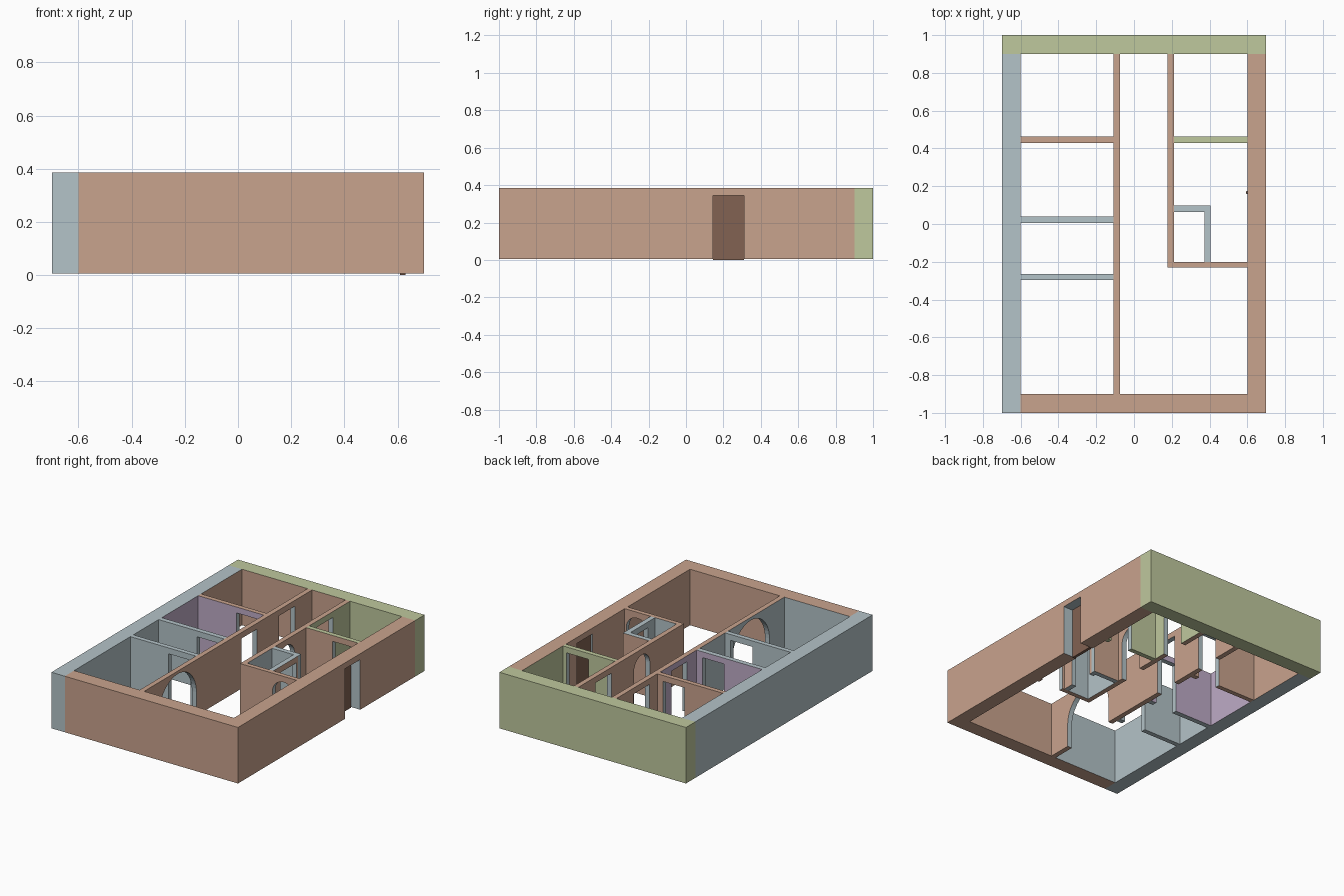
import bpy, bmesh, math
from mathutils import Vector

if "Cube" in bpy.data.objects:
    bpy.data.objects.remove(bpy.data.objects["Cube"])

Z0, Z1, DOOR_TOP = 0.005, 0.385, 0.345


def srgb(r, g, b):
    f = lambda c: c / 12.92 if c <= 0.04045 else ((c + 0.055) / 1.055) ** 2.4
    return (f(r / 255), f(g / 255), f(b / 255), 1.0)


COLOURS = {
    "tan": srgb(201, 163, 141),
    "blue_grey": srgb(180, 195, 200),
    "green": srgb(191, 200, 157),
    "mauve": srgb(190, 171, 198),
    "dark_brown": srgb(130, 98, 82),
}
NAMES = list(COLOURS)
MATS = []
for n, c in COLOURS.items():
    m = bpy.data.materials.new(n)
    m.diffuse_color = c
    m.use_nodes = True
    m.node_tree.nodes["Principled BSDF"].inputs["Base Color"].default_value = m.diffuse_color
    MATS.append(m)

# Rooms: x range, y range, paint colour (first hit wins, bounds on wall centre lines)
ROOMS = [
    (0.194, 0.389, -0.215, 0.08, "blue_grey"),   # closet
    (-0.65, -0.091, 0.447, 0.95, "tan"),         # back left room
    (-0.65, -0.091, 0.022, 0.447, "mauve"),      # middle left room
    (-0.65, -0.091, -0.281, 0.022, "blue_grey"), # small left room
    (-0.65, -0.091, -0.95, -0.281, "blue_grey"), # front left room
    (0.194, 0.65, 0.447, 0.95, "green"),         # back right room
    (-0.091, 0.65, -0.95, 0.95, "tan"),          # hall, living room, entry
]


def room_colour(p):
    for x0, x1, y0, y1, col in ROOMS:
        if x0 < p.x < x1 and y0 < p.y < y1:
            return col
    return None


def finish(bm, name):
    bmesh.ops.recalc_face_normals(bm, faces=bm.faces)
    me = bpy.data.meshes.new(name)
    bm.to_mesh(me)
    bm.free()
    for m in MATS:
        me.materials.append(m)
    ob = bpy.data.objects.new(name, me)
    bpy.context.collection.objects.link(ob)
    return ob


def wall(name, axis, a, b, t0, t1, own, doors=(), arches=()):
    """Wall running along axis (0=x, 1=y) from a to b, t0..t1 thick."""
    # Outline in the wall plane, with openings rising from the bottom edge
    pts = [(a, Z0)]
    openings = [(d0, d1, None) for d0, d1 in doors] + list(arches)
    for o0, o1, top in sorted(openings, key=lambda o: o[0]):
        if top is None:
            pts += [(o0, Z0), (o0, DOOR_TOP), (o1, DOOR_TOP), (o1, Z0)]
        else:
            r, c = (o1 - o0) / 2, (o0 + o1) / 2
            pts.append((o0, Z0))
            for i in range(25):
                t = math.pi * (1 - i / 24)
                pts.append((c + r * math.cos(t), top - r + r * math.sin(t)))
            pts.append((o1, Z0))
    pts += [(b, Z0), (b, Z1), (a, Z1)]

    place = lambda s, t, z: (s, t, z) if axis == 0 else (t, s, z)
    bm = bmesh.new()
    base = bm.faces.new([bm.verts.new(place(s, t0, z)) for s, z in pts])
    ext = bmesh.ops.extrude_face_region(bm, geom=[base])
    shift = Vector(place(0, t1 - t0, 0))
    bmesh.ops.translate(bm, vec=shift,
                        verts=[v for v in ext["geom"] if isinstance(v, bmesh.types.BMVert)])
    bmesh.ops.triangulate(bm, faces=[f for f in bm.faces if len(f.verts) > 4])

    # Cut at the room boundaries so each side can carry several paints
    for s in {r[2 * axis + k] for r in ROOMS for k in (0, 1)}:
        if a + 0.01 < s < b - 0.01:
            bmesh.ops.bisect_plane(bm, geom=bm.verts[:] + bm.edges[:] + bm.faces[:],
                                   plane_co=place(s, 0, 0), plane_no=place(1, 0, 0))
    bmesh.ops.recalc_face_normals(bm, faces=bm.faces)

    # Paint: broad sides by room, opening reveals in trim colour, rest own colour
    for f in bm.faces:
        c = f.calc_center_median()
        col = own
        if abs(f.normal[1 - axis]) > 0.5:
            col = room_colour(c + f.normal * 0.01) or own
            outside = abs(c.x) > 0.69 or abs(c.y) > 0.99
            col = own if outside else col
        elif Z0 + 0.001 < c.z < Z1 - 0.001 and a + 0.001 < c[axis] < b - 0.001:
            col = "blue_grey"
        f.material_index = NAMES.index(col)
    return finish(bm, name)


def box(name, lo, hi, col):
    bm = bmesh.new()
    bmesh.ops.create_cube(bm, size=1)
    for v in bm.verts:
        v.co = [lo[i] if v.co[i] < 0 else hi[i] for i in range(3)]
    for f in bm.faces:
        f.material_index = NAMES.index(col)
    return finish(bm, name)


# Outer walls
wall("back_wall", 0, -0.7, 0.7, 0.9, 1.0, "green")
wall("left_wall", 1, -1.0, 0.9, -0.7, -0.6, "blue_grey")
wall("front_wall", 0, -0.6, 0.7, -1.0, -0.9, "tan")
wall("right_wall", 1, -0.9, 0.9, 0.6, 0.7, "tan", doors=[(0.145, 0.31)])

# Long hall walls
wall("hall_left_wall", 1, -0.9, 0.9, -0.108, -0.074, "tan",
     doors=[(0.145, 0.31), (0.545, 0.715)], arches=[(-0.74, -0.34, 0.365)])
wall("hall_right_wall", 1, -0.2, 0.9, 0.177, 0.211, "tan",
     doors=[(0.545, 0.715)], arches=[(0.135, 0.305, DOOR_TOP)])

# Left partitions, each with the same doorway
for name, y0, y1, own in (("back_left_partition", 0.43, 0.462, "tan"),
                          ("middle_left_partition", 0.006, 0.04, "blue_grey"),
                          ("front_left_partition", -0.297, -0.265, "blue_grey")):
    wall(name, 0, -0.6, -0.108, y0, y1, own, doors=[(-0.312, -0.15)])

# Right partitions
wall("back_right_partition", 0, 0.211, 0.6, 0.43, 0.462, "green", doors=[(0.41, 0.575)])
wall("entry_partition", 0, 0.177, 0.6, -0.231, -0.2, "tan", arches=[(0.42, 0.588, DOOR_TOP)])

# Closet
wall("closet_back_wall", 0, 0.211, 0.406, 0.064, 0.097, "blue_grey")
wall("closet_side_wall", 1, -0.2, 0.064, 0.372, 0.406, "blue_grey", doors=[(-0.125, 0.045)])

# Entrance door with a knob on the inside
box("entrance_door", (0.61, 0.145, 0.0), (0.63, 0.31, DOOR_TOP), "dark_brown")
bm = bmesh.new()
bmesh.ops.create_uvsphere(bm, u_segments=12, v_segments=8, radius=0.009)
bmesh.ops.translate(bm, verts=bm.verts, vec=(0.602, 0.167, 0.17))
for f in bm.faces:
    f.material_index = NAMES.index("dark_brown")
    f.smooth = True
finish(bm, "door_knob")
